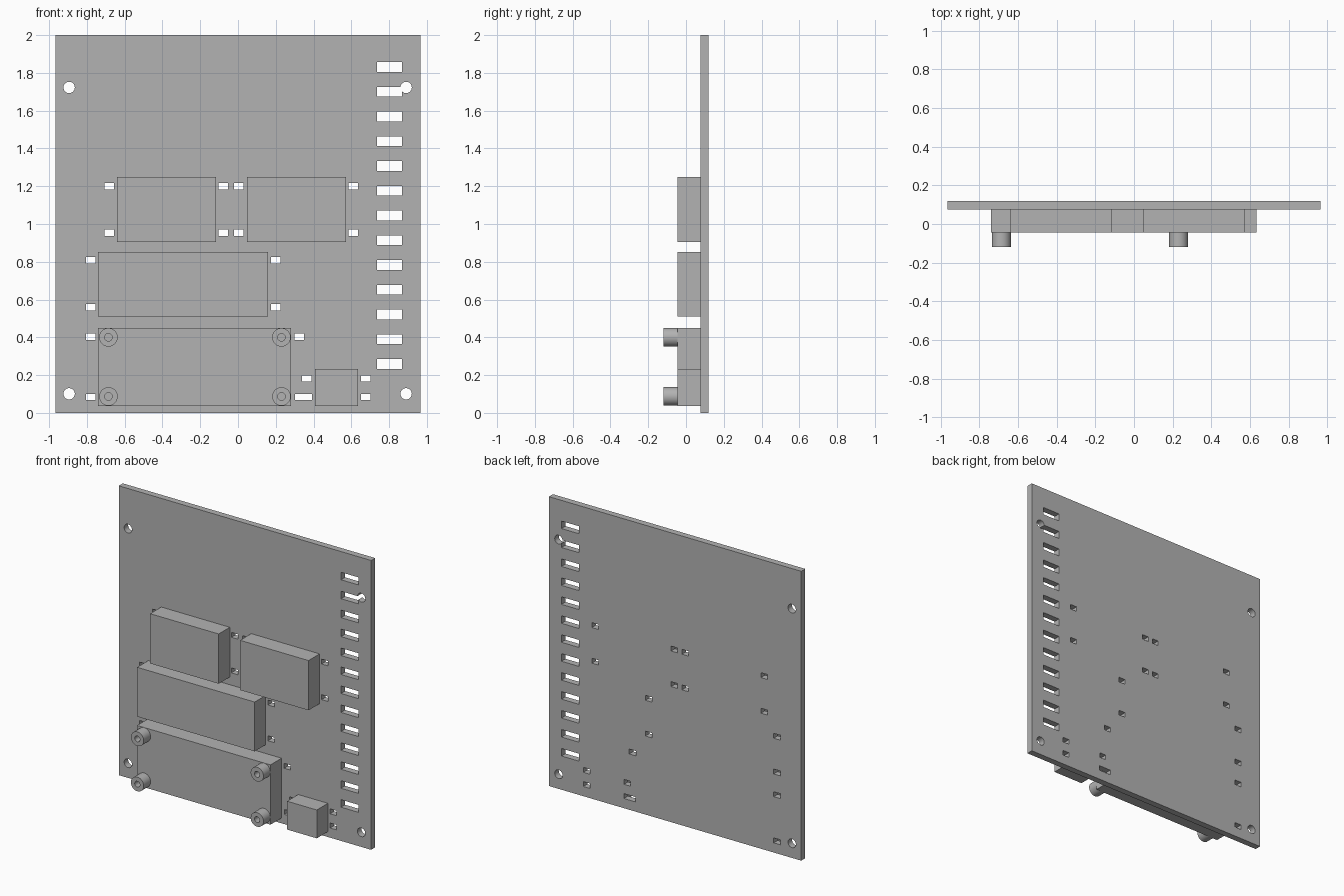
import bpy
import bmesh
from math import radians
from mathutils import Matrix, Vector

cube = bpy.data.objects.get("Cube")
if cube:
    bpy.data.objects.remove(cube, do_unlink=True)

grey = bpy.data.materials.new("plain grey")
grey.use_nodes = True
COLOUR = (0.45, 0.45, 0.45, 1)
grey.diffuse_color = COLOUR
grey.node_tree.nodes["Principled BSDF"].inputs["Base Color"].default_value = COLOUR

FRONT, FACE, BOARD, BACK = -0.12, -0.045, 0.076, 0.12


def finish(name, bm):
    mesh = bpy.data.meshes.new(name)
    bm.to_mesh(mesh)
    bm.free()
    mesh.materials.append(grey)
    obj = bpy.data.objects.new(name, mesh)
    bpy.context.collection.objects.link(obj)
    return obj


def box(name, x0, x1, z0, z1, y0, y1):
    bm = bmesh.new()
    centre = Vector((x0 + x1, y0 + y1, z0 + z1)) / 2
    size = Matrix.Diagonal((x1 - x0, y1 - y0, z1 - z0, 1))
    bmesh.ops.create_cube(bm, size=1, matrix=Matrix.Translation(centre) @ size)
    return finish(name, bm)


def rod(name, x, z, radius, y0, y1):
    bm = bmesh.new()
    place = Matrix.Translation((x, (y0 + y1) / 2, z)) @ Matrix.Rotation(radians(90), 4, "X")
    bmesh.ops.create_cone(bm, cap_ends=True, segments=40, radius1=radius,
                          radius2=radius, depth=y1 - y0, matrix=place)
    return finish(name, bm)


def cut(target, cutters):
    # Subtract every cutter, apply the result and discard the cutters
    for cutter in cutters:
        cutter.hide_render = True
        mod = target.modifiers.new("cut", "BOOLEAN")
        mod.operation, mod.solver, mod.object = "DIFFERENCE", "EXACT", cutter
    bpy.context.view_layer.update()
    graph = bpy.context.evaluated_depsgraph_get()
    mesh = bpy.data.meshes.new_from_object(target.evaluated_get(graph))
    target.modifiers.clear()
    target.data = mesh
    for cutter in cutters:
        bpy.data.objects.remove(cutter, do_unlink=True)


def smooth(obj):
    bpy.ops.object.select_all(action="DESELECT")
    obj.select_set(True)
    bpy.context.view_layer.objects.active = obj
    bpy.ops.object.shade_smooth_by_angle(angle=radians(30))


# Back board
board = box("board", -0.965, 0.965, 0, 2, BOARD, BACK)
through = (BOARD - 0.05, BACK + 0.05)
holes = []

# Round mounting holes near the corners
for x in (-0.894, 0.89):
    for z in (0.101, 1.723):
        holes.append(rod("mounting_hole", x, z, 0.03, *through))

# Column of vent slots
for i in range(13):
    z = 1.831 - i * 0.131
    holes.append(box("slot", 0.735, 0.868, z - 0.026, z + 0.026, *through))

# Small strap holes beside each block: row heights, then positions across
strap_rows = [
    ((1.2, 0.954), (-0.682, -0.079, 0.005, 0.611)),
    ((0.807, 0.56), (-0.78, 0.201)),
    ((0.403,), (-0.78, 0.325)),
    ((0.084,), (-0.78, 0.676)),
    ((0.182,), (0.365, 0.676)),
]
for heights, across in strap_rows:
    for z in heights:
        for x in across:
            holes.append(box("strap_hole", x - 0.025, x + 0.025, z - 0.017, z + 0.017, *through))
holes.append(box("wide_strap_hole", 0.301, 0.391, 0.067, 0.101, *through))
cut(board, holes)
smooth(board)

# Component blocks on the front of the board
blocks = {
    "upper_right_block": (-0.64, -0.116, 0.905, 1.249),
    "upper_left_block": (0.048, 0.571, 0.905, 1.249),
    "middle_block": (-0.74, 0.159, 0.511, 0.852),
    "lower_block": (-0.74, 0.28, 0.037, 0.45),
    "small_block": (0.407, 0.634, 0.037, 0.233),
}
for name, extent in blocks.items():
    box(name, *extent, FACE, BOARD)

# Hollow standoffs on the lower block
for side, x in (("right", -0.686), ("left", 0.23)):
    for level, z in (("lower", 0.087), ("upper", 0.4)):
        standoff = rod(f"{level}_{side}_standoff", x, z, 0.049, FRONT, FACE)
        cut(standoff, [rod("bore", x, z, 0.02, FRONT - 0.05, FACE + 0.05)])
        smooth(standoff)
